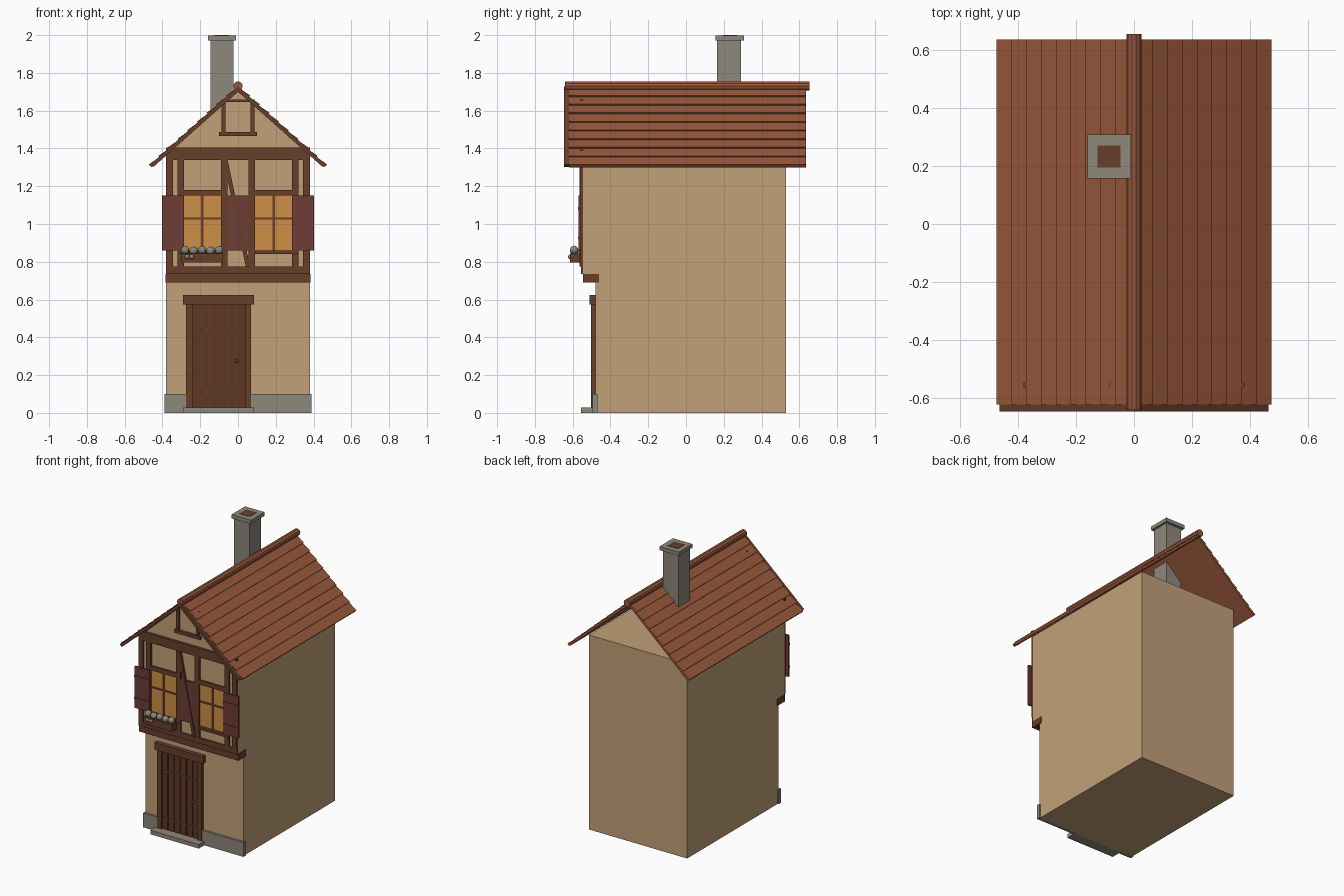
import bpy, bmesh, math
from mathutils import Vector

cube = bpy.data.objects.get("Cube")
if cube:
    bpy.data.objects.remove(cube, do_unlink=True)


def material(name, r, g, b):
    """Flat material from 8-bit display values, stored as linear."""
    lin = [((c / 255 + 0.055) / 1.055) ** 2.4 for c in (r, g, b)] + [1.0]
    m = bpy.data.materials.new(name)
    m.use_nodes = True
    m.diffuse_color = lin
    m.node_tree.nodes["Principled BSDF"].inputs["Base Color"].default_value = lin
    return m


PLASTER = material("plaster", 194, 161, 120)
TIMBER = material("timber", 103, 62, 43)
DOOR = material("door_wood", 94, 55, 37)
ROOF = material("roof_tile", 154, 88, 60)
STONE = material("stone", 142, 136, 124)
SHUTTER = material("shutter_red", 110, 60, 53)
GLASS = material("lit_glass", 205, 143, 70)


def finish(name, bm, mat):
    bmesh.ops.recalc_face_normals(bm, faces=bm.faces)
    mesh = bpy.data.meshes.new(name)
    bm.to_mesh(mesh)
    bm.free()
    mesh.materials.append(mat)
    ob = bpy.data.objects.new(name, mesh)
    bpy.context.collection.objects.link(ob)
    return ob


def prism(name, pts, axis, a, b, mat):
    """Extrude a 2D profile along x (points are y, z) or y (points are x, z)."""
    place = (lambda p, t: (t, p[0], p[1])) if axis == "x" else (lambda p, t: (p[0], t, p[1]))
    bm = bmesh.new()
    face = bm.faces.new([bm.verts.new(place(p, a)) for p in pts])
    ext = bmesh.ops.extrude_face_region(bm, geom=[face])
    verts = [v for v in ext["geom"] if isinstance(v, bmesh.types.BMVert)]
    shift = Vector(place((0, 0), b - a))
    bmesh.ops.translate(bm, verts=verts, vec=shift)
    return finish(name, bm, mat)


def box(name, x, y, z, mat):
    pts = [(x[0], z[0]), (x[1], z[0]), (x[1], z[1]), (x[0], z[1])]
    return prism(name, pts, "y", y[0], y[1], mat)


def ball(name, loc, r, mat):
    bm = bmesh.new()
    bmesh.ops.create_icosphere(bm, subdivisions=2, radius=r)
    bmesh.ops.translate(bm, verts=bm.verts, vec=loc)
    ob = finish(name, bm, mat)
    for p in ob.data.polygons:
        p.use_smooth = True


GROUND, UPPER, BACK = -0.48, -0.545, 0.53
FACE = (-0.558, UPPER)  # depth of the timber frame

# Walls with jettied upper floor, and front gable (attic is open at the back)
prism("walls", [(GROUND, 0), (BACK, 0), (BACK, 1.36), (UPPER, 1.36),
                (UPPER, 0.735), (GROUND, 0.735)], "x", -0.38, 0.38, PLASTER)
prism("front_gable", [(-0.38, 1.36), (0.38, 1.36), (0, 1.705)], "y", UPPER, UPPER + 0.03, PLASTER)

# Roof: overlapping tile courses on each slope
ROWS = 9
ridge, eave = Vector((0, 1.71)), Vector((0.458, 1.30))
normal = Vector((eave.y - ridge.y, ridge.x - eave.x)).normalized() * -1
for side, label in ((-1, "right"), (1, "left")):
    pts = [ridge, eave]
    for i in range(ROWS):
        low = eave.lerp(ridge, i / ROWS)
        high = eave.lerp(ridge, (i + 1) / ROWS)
        pts += [low + normal * 0.021, high + normal * 0.012]
    prism(label + "_roof_slope", [(side * p.x, p.y) for p in pts], "y", -0.62, 0.635, ROOF)
    # Barge board along the front verge
    board = [(0, 1.728), (0.463, 1.316), (0.448, 1.302), (0, 1.7)]
    prism(label + "_barge_board", [(side * p[0], p[1]) for p in board], "y", -0.645, -0.62, TIMBER)

# Rounded ridge cap
ring = [(0.025 * math.cos(k * math.tau / 10), 1.73 + 0.025 * math.sin(k * math.tau / 10))
        for k in range(10)]
prism("ridge_cap", ring, "y", -0.64, 0.653, ROOF)

# Chimney with a rimmed cap and dark flue
box("chimney_shaft", (-0.145, -0.025), (0.165, 0.29), (1.42, 1.975), STONE)
box("chimney_cap", (-0.16, -0.01), (0.157, 0.307), (1.972, 1.998), STONE)
box("chimney_flue", (-0.125, -0.047), (0.195, 0.27), (1.99, 2.0), TIMBER)

# Horizontal timbers
box("jetty_beam", (-0.385, 0.385), (-0.545, -0.46), (0.69, 0.736), TIMBER)
box("sole_beam", (-0.38, 0.38), (-0.555, UPPER), (0.736, 0.775), TIMBER)
box("lower_top_beam", (-0.38, 0.38), FACE, (1.34, 1.372), TIMBER)
box("upper_top_beam", (-0.38, 0.38), (-0.562, UPPER), (1.372, 1.405), TIMBER)

# Gable frame
box("gable_sill", (-0.1, 0.1), (-0.565, UPPER), (1.465, 1.487), TIMBER)
box("gable_collar", (-0.07, 0.07), FACE, (1.645, 1.66), TIMBER)

# Upper floor: posts, windows and shutters, repeated on both sides
for side, label in ((-1, "right"), (1, "left")):
    def span(a, b):
        return tuple(sorted((side * a, side * b)))

    box(label + "_gable_post", span(0.067, 0.087), FACE, (1.487, 1.658), TIMBER)
    box(label + "_corner_post", span(0.345, 0.38), FACE, (0.775, 1.34), TIMBER)
    box(label + "_outer_post", span(0.285, 0.32), FACE, (0.775, 1.34), TIMBER)
    box(label + "_inner_post", span(0.055, 0.09), FACE, (0.775, 1.34), TIMBER)
    box(label + "_window_head", span(0.09, 0.285), FACE, (1.15, 1.18), TIMBER)
    box(label + "_window_sill", span(0.09, 0.32), (-0.57, UPPER), (0.842, 0.86), TIMBER)
    box(label + "_window_glass", span(0.09, 0.285), (-0.549, UPPER), (0.86, 1.15), GLASS)
    box(label + "_window_mullion", span(0.183, 0.195), (-0.554, UPPER), (0.86, 1.15), TIMBER)
    box(label + "_window_transom", span(0.09, 0.285), (-0.554, UPPER), (1.023, 1.035), TIMBER)
    box(label + "_outer_shutter", span(0.287, 0.402), (-0.569, -0.556), (0.86, 1.15), SHUTTER)
    for z in (0.92, 1.075):
        box(label + "_shutter_batten", span(0.287, 0.402), (-0.573, -0.569), (z, z + 0.015), SHUTTER)
box("middle_shutters", (-0.058, 0.058), (-0.557, UPPER), (0.86, 1.15), SHUTTER)

# Diagonal brace
prism("diagonal_brace", [(-0.077, 1.34), (-0.055, 1.34), (0.063, 0.775), (0.041, 0.775)],
      "y", -0.564, UPPER, TIMBER)

# Flower box
box("flower_box", (-0.3, -0.08), (-0.615, UPPER), (0.795, 0.845), TIMBER)
for i in range(5):
    ball("flower", (-0.28 + 0.045 * i, -0.592, 0.862 - 0.004 * (i % 2)), 0.023, STONE)
for x in (-0.27, -0.245):
    ball("trailing_flower", (x, -0.612, 0.827), 0.013, STONE)

# Door with frame
box("door_backing", (-0.245, 0.04), (-0.483, GROUND), (0.02, 0.575), TIMBER)
PLANKS = 6
width = 0.285 / PLANKS
for i in range(PLANKS):
    x = -0.245 + i * width
    box("door_plank", (x + 0.003, x + width - 0.003), (-0.49, -0.482), (0.02, 0.57), DOOR)
for z in (0.1, 0.43):
    box("door_strap", (-0.24, 0.035), (-0.492, -0.488), (z, z + 0.014), DOOR)
ball("door_knob", (-0.005, -0.494, 0.275), 0.009, TIMBER)
for x in (-0.275, 0.037):
    box("door_post", (x, x + 0.033), (-0.502, GROUND), (0.02, 0.575), TIMBER)
box("door_lintel", (-0.29, 0.085), (-0.51, GROUND), (0.575, 0.625), TIMBER)

# Stone plinth and doorstep
box("right_plinth", (-0.388, -0.275), (-0.495, -0.468), (0, 0.1), STONE)
box("left_plinth", (0.07, 0.388), (-0.495, -0.468), (0, 0.1), STONE)
box("doorstep", (-0.29, 0.085), (-0.555, GROUND), (0, 0.028), STONE)
